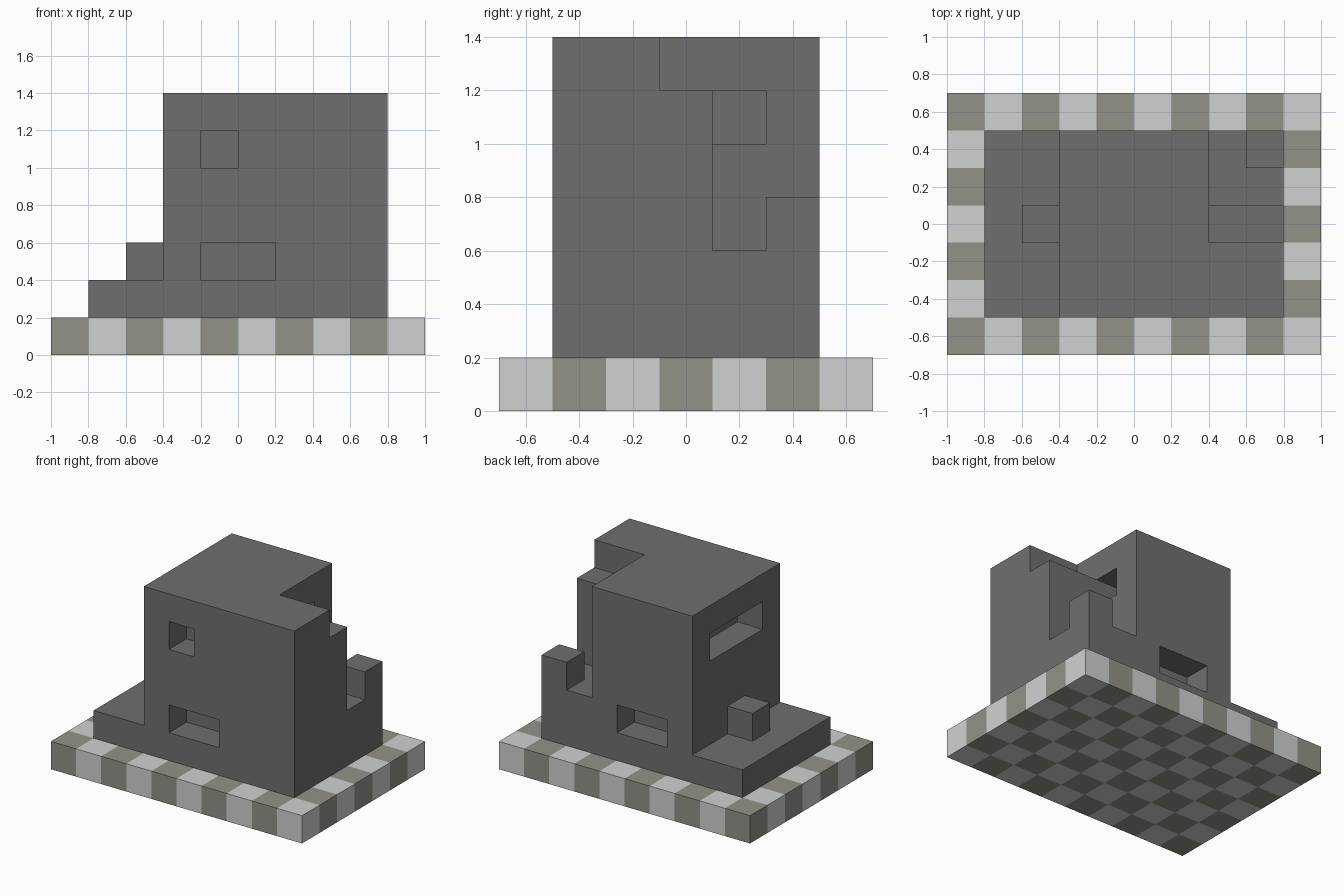
import bpy
import bmesh
from mathutils import Matrix, Vector

cube = bpy.data.objects.get("Cube")
if cube:
    bpy.data.objects.remove(cube, do_unlink=True)

CELL = 0.2


def material(name, color):
    mat = bpy.data.materials.new(name)
    mat.use_nodes = True
    mat.diffuse_color = (*color, 1)
    mat.node_tree.nodes["Principled BSDF"].inputs["Base Color"].default_value = (*color, 1)
    return mat


stone = material("dark_stone", (0.159, 0.159, 0.159))
light_tile = material("light_tile", (0.63, 0.645, 0.635))
olive_tile = material("olive_tile", (0.29, 0.29, 0.25))


def add_object(name, bm, *mats):
    mesh = bpy.data.meshes.new(name)
    bm.to_mesh(mesh)
    bm.free()
    obj = bpy.data.objects.new(name, mesh)
    bpy.context.collection.objects.link(obj)
    for mat in mats:
        mesh.materials.append(mat)
    return obj


def box(name, x, y, z):
    """Box from (min, max) pairs along each axis."""
    low, high = (Vector(corner) for corner in zip(x, y, z))
    bm = bmesh.new()
    bmesh.ops.create_cube(bm, size=1, matrix=Matrix.Translation((low + high) / 2)
                          @ Matrix.Diagonal((*(high - low), 1)))
    return add_object(name, bm, stone)


def cut(target, name, x, y, z):
    """Carve a box out of the target, then discard the cutter."""
    cutter = box(name, x, y, z)
    cutter.hide_render = True
    mod = target.modifiers.new(name, 'BOOLEAN')
    mod.operation = 'DIFFERENCE'
    mod.solver = 'EXACT'
    mod.object = cutter
    graph = bpy.context.evaluated_depsgraph_get()
    carved = bpy.data.meshes.new_from_object(target.evaluated_get(graph))
    target.modifiers.clear()
    target.data = carved
    bpy.data.objects.remove(cutter, do_unlink=True)


# Checkered floor slab: a tile grid extruded upwards
columns, rows = 10, 7
bm = bmesh.new()
bmesh.ops.create_grid(bm, x_segments=columns, y_segments=rows, size=1,
                      matrix=Matrix.Diagonal((1, rows / columns, 1, 1)))
raised = bmesh.ops.extrude_face_region(bm, geom=bm.faces[:])["geom"]
bmesh.ops.translate(bm, vec=(0, 0, CELL),
                    verts=[v for v in raised if isinstance(v, bmesh.types.BMVert)])
bmesh.ops.recalc_face_normals(bm, faces=bm.faces[:])
for face in bm.faces:
    inside = face.calc_center_median() - face.normal * CELL / 4
    column = int((inside.x + 1) / CELL)
    row = int((inside.y + rows * CELL / 2) / CELL)
    face.material_index = (column + row) % 2
add_object("checkered_floor", bm, olive_tile, light_tile)

# Low ledge with a block on it
box("side_ledge", (-0.8, -0.4), (-0.5, 0.5), (0.2, 0.4))
box("ledge_block", (-0.6, -0.4), (-0.1, 0.1), (0.4, 0.6))

# Tower with its broken back corner
tower = box("tower", (-0.4, 0.8), (-0.5, 0.5), (0.2, 1.4))
cut(tower, "broken_roof", (0.4, 0.9), (-0.1, 0.6), (1.2, 1.5))
cut(tower, "broken_corner", (0.4, 0.9), (0.1, 0.6), (0.6, 1.3))
box("corner_stub", (0.6, 0.8), (0.3, 0.5), (0.6, 0.8))

# Window recesses, one cell deep
cut(tower, "front_lower_window", (-0.2, 0.2), (-0.6, -0.3), (0.4, 0.6))
cut(tower, "back_lower_window", (-0.2, 0.2), (0.3, 0.6), (0.4, 0.6))
cut(tower, "front_upper_window", (-0.2, 0), (-0.6, -0.3), (1, 1.2))
cut(tower, "side_upper_window", (-0.5, -0.2), (-0.3, 0.3), (1, 1.2))
cut(tower, "inner_upper_window", (0.2, 0.5), (0.1, 0.3), (1, 1.2))
